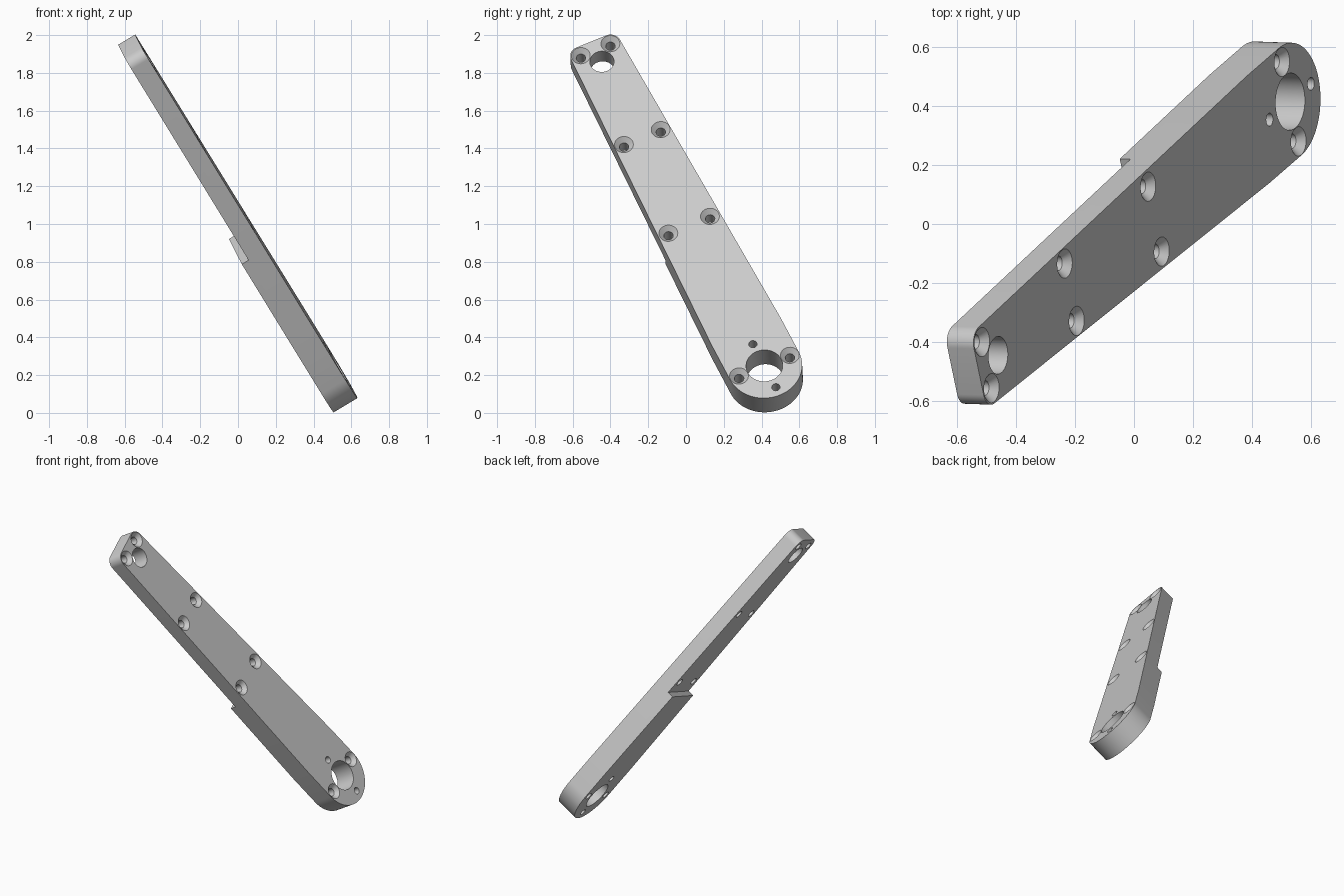
import bpy, bmesh
from math import cos, sin, pi, radians
from mathutils import Vector, Matrix

cube = bpy.data.objects.get("Cube")
if cube:
    bpy.data.objects.remove(cube, do_unlink=True)

# Sizes: the arm lies along local Y, its front face is at local Z = 0
THICK, THIN, STEP_AT = 0.147, 0.105, 0.876
END_R, CORNER_R = 0.2, 0.056
BORE_R, TOP_BORE_R, TOP_BORE_AT = 0.097, 0.064, 2.077
SINK_R, SCREW_R, PIN_R, PIN_AT = 0.05, 0.025, 0.022, 0.147
SCREW_ROWS = [(0.0, 0.148), (0.962, 0.121), (1.561, 0.107), (2.158, 0.086)]

metal = bpy.data.materials.new("grey metal")
metal.use_nodes = True
grey = (0.6, 0.6, 0.6, 1)
metal.diffuse_color = grey
metal.node_tree.nodes["Principled BSDF"].inputs["Base Color"].default_value = grey


def make_object(name, bm):
    bmesh.ops.recalc_face_normals(bm, faces=bm.faces)
    mesh = bpy.data.meshes.new(name)
    bm.to_mesh(mesh)
    bm.free()
    obj = bpy.data.objects.new(name, mesh)
    bpy.context.collection.objects.link(obj)
    mesh.materials.append(metal)
    return obj


def arc(x, y, r, start, end, steps):
    angles = [radians(start + (end - start) * i / steps) for i in range(steps + 1)]
    return [(x + r * cos(a), y + r * sin(a)) for a in angles]


def add_hole(bm, x, y, profile, sides=40):
    """Closed solid of revolution through (radius, z) points."""
    rings = [[bm.verts.new((x + r * cos(2 * pi * i / sides), y + r * sin(2 * pi * i / sides), z))
              for i in range(sides)] for r, z in profile]
    for low, high in zip(rings, rings[1:]):
        for i in range(sides):
            j = (i + 1) % sides
            bm.faces.new((low[i], low[j], high[j], high[i]))
    bm.faces.new(rings[0][::-1])
    bm.faces.new(rings[-1])


def cut(target, cutter):
    mod = target.modifiers.new("cut", "BOOLEAN")
    mod.operation, mod.solver, mod.object = "DIFFERENCE", "EXACT", cutter
    cutter.hide_render = True
    bpy.context.view_layer.objects.active = target
    bpy.ops.object.modifier_apply(modifier=mod.name)
    bpy.data.objects.remove(cutter, do_unlink=True)


# Tapered arm plate with a round lower end and rounded upper corners
row_y, row_x = SCREW_ROWS[-1]
outline = arc(0, 0, END_R, 180, 360, 48) + [(END_R, 0.23)]
outline += arc(row_x, row_y, CORNER_R, 2, 90, 12)
outline += arc(-row_x, row_y, CORNER_R, 90, 178, 12) + [(-END_R, 0.23)]
bm = bmesh.new()
base = bm.faces.new([bm.verts.new((x, y, -THICK)) for x, y in outline])
top = bmesh.ops.extrude_face_region(bm, geom=[base])["geom"]
bmesh.ops.translate(bm, vec=(0, 0, THICK), verts=[v for v in top if isinstance(v, bmesh.types.BMVert)])
arm = make_object("arm_plate", bm)

# Step that thins the upper part at the back
bm = bmesh.new()
bmesh.ops.create_cube(bm, size=2)
bmesh.ops.translate(bm, vec=(0, STEP_AT + 1, -THIN - 1), verts=bm.verts)
bmesh.ops.scale(bm, vec=(1, 1, 1), verts=bm.verts)
step = make_object("step_cutter", bm)
step.scale.y = 1
for v in step.data.vertices:
    if v.co.y > STEP_AT + 1:
        v.co.y += 1
cut(arm, step)

# Bores, pin holes and countersunk screw holes
bm = bmesh.new()
straight = [(0, BORE_R), (TOP_BORE_AT, TOP_BORE_R), (PIN_AT, PIN_R), (-PIN_AT, PIN_R)]
for y, r in straight:
    add_hole(bm, 0, y, [(r, -0.3), (r, 0.1)], 64)
sink_depth = SINK_R - SCREW_R
for y, x in SCREW_ROWS:
    for side in (-1, 1):
        add_hole(bm, side * x, y, [(SCREW_R, -0.3), (SCREW_R, -sink_depth), (SINK_R, 0), (SINK_R, 0.1)])
cut(arm, make_object("hole_cutter", bm))

bpy.ops.object.select_all(action="DESELECT")
arm.select_set(True)
bpy.context.view_layer.objects.active = arm
bpy.ops.object.shade_smooth_by_angle(angle=radians(25))

# Lean the arm into its pose
along = Vector((-0.477, -0.414, 0.775)).normalized()
across = Vector((-0.19, 0.905, 0.37))
across = (across - along * across.dot(along)).normalized()
normal = across.cross(along)
pose = Matrix((across, along, normal)).transposed().to_4x4()
pose.translation = (0.53, 0.415, 0.25)
arm.matrix_world = pose
